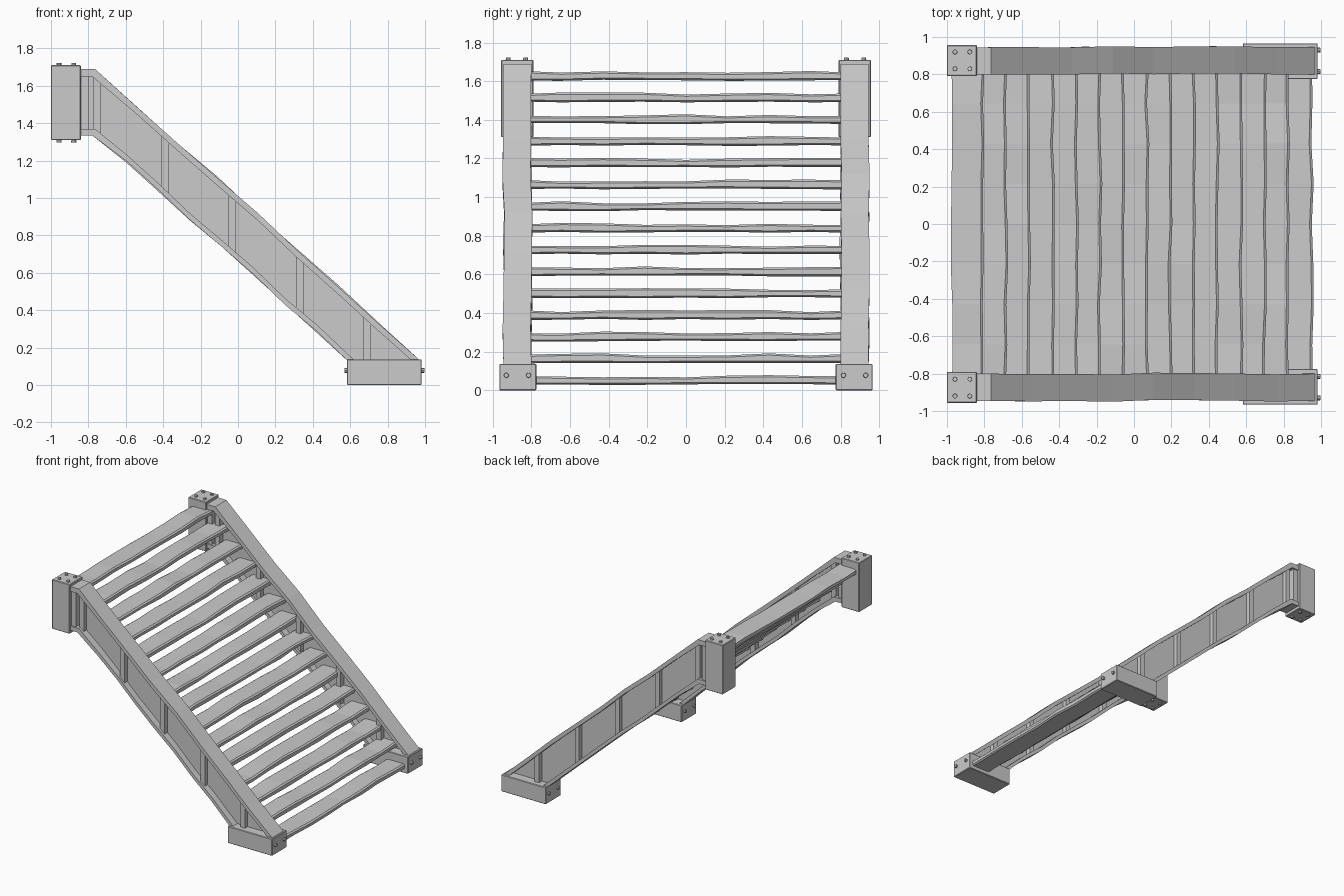
import bpy, bmesh, random
from mathutils import Matrix, Vector

if "Cube" in bpy.data.objects:
    bpy.data.objects.remove(bpy.data.objects["Cube"])

random.seed(4)


def finish(name, bm):
    bmesh.ops.recalc_face_normals(bm, faces=bm.faces)
    me = bpy.data.meshes.new(name)
    bm.to_mesh(me)
    bm.free()
    ob = bpy.data.objects.new(name, me)
    bpy.context.collection.objects.link(ob)
    return ob


def loft(name, rings):
    """Closed solid through a list of equal-length rings."""
    bm = bmesh.new()
    rows = [[bm.verts.new(p) for p in r] for r in rings]
    n = len(rows[0])
    for a, b in zip(rows, rows[1:]):
        for i in range(n):
            j = (i + 1) % n
            bm.faces.new((a[i], a[j], b[j], b[i]))
    bm.faces.new(rows[0])
    bm.faces.new(rows[-1][::-1])
    return finish(name, bm)


def box(name, x0, x1, y0, y1, z0, z1, bevel=0.0):
    bm = bmesh.new()
    m = Matrix.Translation(((x0 + x1) / 2, (y0 + y1) / 2, (z0 + z1) / 2)) @ \
        Matrix.Diagonal((x1 - x0, abs(y1 - y0), z1 - z0, 1))
    bmesh.ops.create_cube(bm, size=1, matrix=m)
    if bevel:
        bmesh.ops.bevel(bm, geom=bm.edges[:], offset=bevel, segments=1, affect='EDGES')
    return finish(name, bm)


def bolts(name, spots, axis):
    bm = bmesh.new()
    rot = Vector(axis).to_track_quat('Z', 'Y').to_matrix().to_4x4()
    for p in spots:
        bmesh.ops.create_cone(bm, cap_ends=True, segments=8, radius1=0.014, radius2=0.012,
                              depth=0.024, matrix=Matrix.Translation(p) @ rot)
    return finish(name, bm)


def wob(a):
    return random.uniform(-a, a)


# Stringer outline: short level run, then a straight slope
def top_line(t):
    return -0.765 + 1.74 * t, 1.69 - 1.56 * t


def bottom_line(t):
    return -0.765 + 1.355 * t, 1.335 - 1.205 * t


def flange(name, line, drop, shift, s):
    """Slightly warped flange strip with a level start and a level cut foot."""
    rings = []
    steps = [-1] + [i / 8 for i in range(9)]
    for t in steps:
        inside = 0 < t < 1
        x, z = line(max(t, 0))
        dy, dz = (wob(0.006), random.uniform(-0.004, 0.014)) if inside else (0, 0)
        if t < 0:
            x = -0.85
        y0, y1 = s * 0.80 + dy, s * 0.945 + dy
        lx, lz = x, z + drop + dz
        if t == 0:
            lx = x - 0.015
        if t == 1:
            lx, lz = x + shift, z
        rings.append([(x, y0, z + dz), (x, y1, z + dz), (lx, y1, lz), (lx, y0, lz)])
    return loft(name, rings)


for s, side in ((-1, "front"), (1, "back")):
    # I-beam stringer
    flange(side + "_top_flange", top_line, -0.040, -0.045, s)
    flange(side + "_bottom_flange", lambda t: (bottom_line(t)[0] + (0.035 if t == 1 else 0),
           bottom_line(t)[1] + (0 if t == 1 else 0.035)), -0.035, -0.040, s)
    y0, y1 = s * 0.855, s * 0.89
    rings = []
    for t in (-1, 0, .25, .5, .75, 1):
        (xt, zt), (xb, zb) = top_line(max(t, 0)), bottom_line(max(t, 0))
        if t < 0:
            xt = xb = -0.85
        zt, zb = (zt - 0.02, zb + 0.02) if t < 1 else (zt, zb)
        rings.append([(xt, y0, zt), (xt, y1, zt), (xb, y1, zb), (xb, y0, zb)])
    loft(side + "_web", rings)
    # Vertical stiffeners inside the beam
    for k, x in enumerate((-0.755, -0.39, -0.03, 0.33, 0.69)):
        ring = []
        for xx in (x - 0.02, x + 0.02):
            zt = 1.69 - 0.897 * max(xx + 0.765, 0) - 0.02
            zb = max(1.335 - 0.889 * max(xx + 0.765, 0) + 0.02, 0.13)
            ring.append([(xx, s * 0.815, zb), (xx, s * 0.925, zb),
                         (xx, s * 0.925, zt), (xx, s * 0.815, zt)])
        loft(f"{side}_stiffener_{k}", ring)
    box(side + "_end_plate", -0.845, -0.80, s * 0.81, s * 0.935, 1.34, 1.68)
    # Top mounting block and bottom foot, with bolts
    box(side + "_top_block", -1.0, -0.84, s * 0.79, s * 0.957, 1.31, 1.71, 0.004)
    box(side + "_foot", 0.582, 0.982, s * 0.775, s * 0.966, 0.0, 0.137, 0.004)
    bolts(side + "_block_bolts", [(x, s * y, z) for x in (-0.957, -0.878)
          for y in (0.83, 0.92) for z in (1.31, 1.71)], (0, 0, 1))
    bolts(side + "_foot_bolts", [(x, s * y, 0.078) for x in (0.582, 0.986)
          for y in (0.815, 0.93)], (1, 0, 0))

# Worn, slightly uneven plank treads with chamfered edges
for i in range(15):
    front, top = 0.955 - 0.1257 * i, 0.073 + 0.1125 * i
    back = front - 0.17
    rings = []
    for j in range(9):
        y = -0.86 + 1.72 * j / 8
        a, b, c = wob(0.007), wob(0.005), wob(0.006)
        f, k, t, u = front + a, back + b, top + c, top - 0.043 + wob(0.003)
        rings.append([(k + 0.02, y, t), (f - 0.012, y, t), (f, y, t - 0.009),
                      (f, y, u + 0.009), (f - 0.012, y, u), (k + 0.02, y, u),
                      (k, y, u + 0.009), (k, y, t - 0.009)])
    loft(f"tread_{i + 1}", rings)
